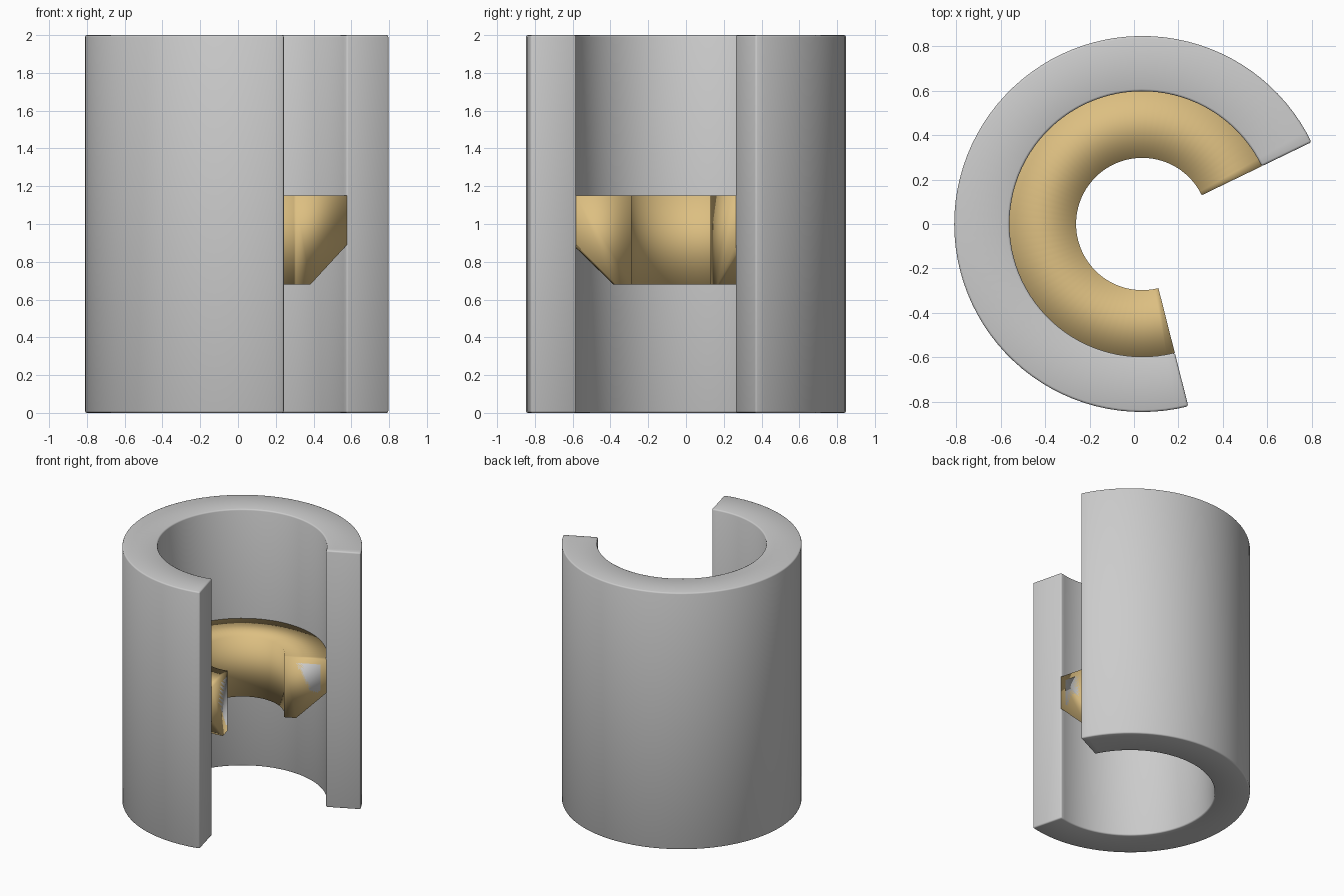
import bpy, bmesh, math

if "Cube" in bpy.data.objects:
    bpy.data.objects.remove(bpy.data.objects["Cube"])

CX = 0.037                      # axis of revolution
A0, A1 = math.radians(25.8), math.radians(284.2)
STEPS = 72


def sweep(name, profile, colour=None):
    """Revolve a closed (radius, z) profile through the open arc and cap both ends."""
    bm = bmesh.new()
    rings = []
    for i in range(STEPS + 1):
        a = A0 + (A1 - A0) * i / STEPS
        rings.append([bm.verts.new((CX + r * math.cos(a), r * math.sin(a), z))
                      for r, z in profile])
    n = len(profile)
    for p, q in zip(rings, rings[1:]):
        for j in range(n):
            k = (j + 1) % n
            bm.faces.new((p[j], p[k], q[k], q[j]))
    bm.faces.new(rings[0])
    bm.faces.new(rings[-1][::-1])
    bmesh.ops.recalc_face_normals(bm, faces=bm.faces)
    for f in bm.faces:
        f.smooth = True
    mesh = bpy.data.meshes.new(name)
    bm.to_mesh(mesh)
    bm.free()
    ob = bpy.data.objects.new(name, mesh)
    bpy.context.collection.objects.link(ob)
    if colour:
        mat = bpy.data.materials.new(name + "_material")
        mat.diffuse_color = colour
        mat.use_nodes = True
        mat.node_tree.nodes["Principled BSDF"].inputs["Base Color"].default_value = mat.diffuse_color
        mesh.materials.append(mat)
    return ob


# Outer cut-away sleeve with softened edges
sleeve = sweep("outer_sleeve", [(0.598, 0), (0.847, 0), (0.847, 2), (0.598, 2)])
bev = sleeve.modifiers.new("soft_edges", 'BEVEL')
bev.width = 0.01
bev.segments = 2
bev.limit_method = 'ANGLE'
bev.angle_limit = math.radians(40)

# Inner collar with chamfered underside
sweep("inner_collar",
      [(0.298, 0.68), (0.385, 0.68), (0.6, 0.89), (0.6, 1.15), (0.298, 1.15)],
      (0.72, 0.52, 0.22, 1))

# Grey core embedded in the collar, just behind its inner wall
sweep("collar_core",
      [(0.299, 0.73), (0.37, 0.73), (0.56, 0.91), (0.56, 1.11), (0.299, 1.11)])
